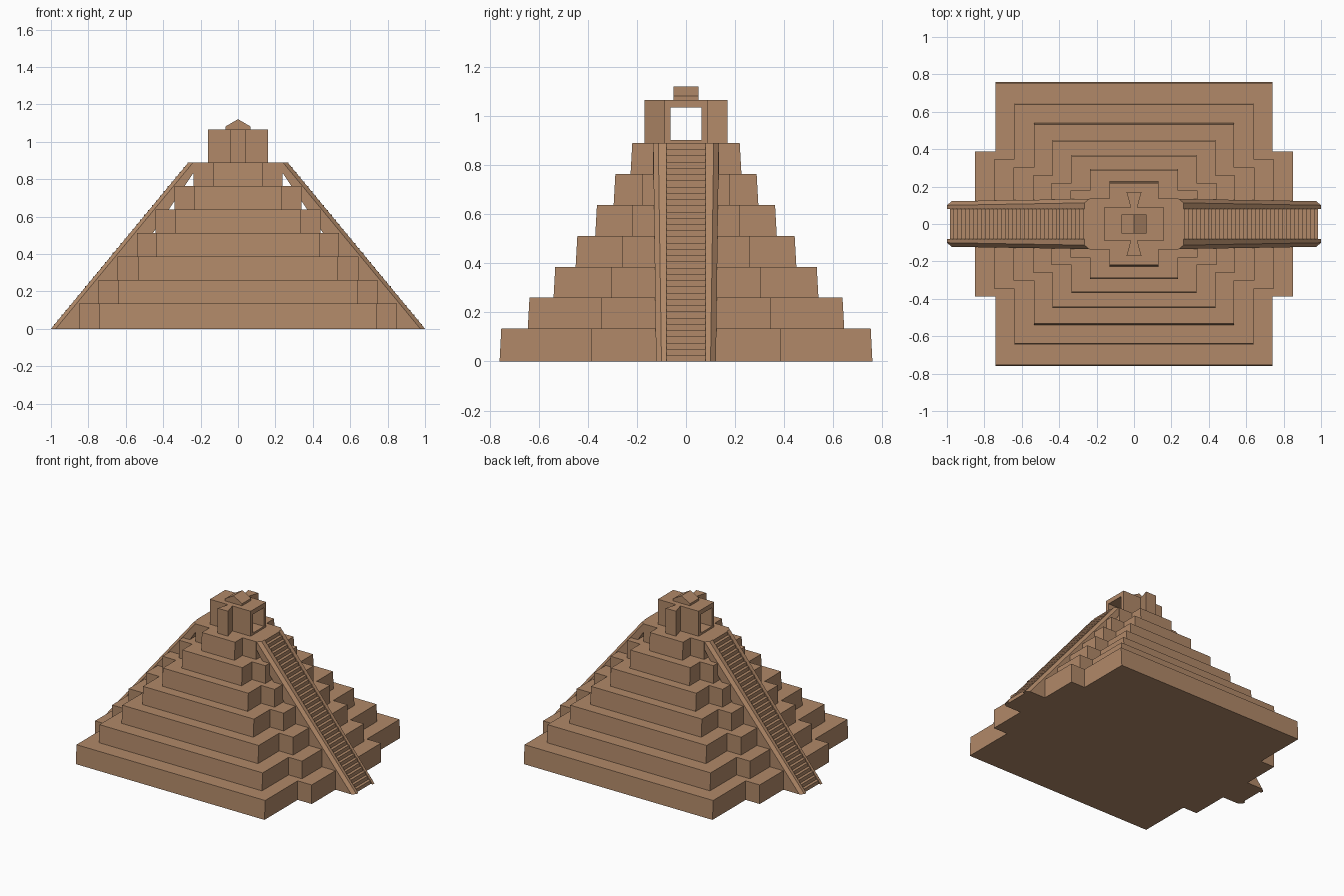
import bpy, bmesh

if "Cube" in bpy.data.objects:
    bpy.data.objects.remove(bpy.data.objects["Cube"])

stone = bpy.data.materials.new("warm stone")
stone.diffuse_color = (0.44, 0.25, 0.14, 1)
stone.use_nodes = True
stone.node_tree.nodes["Principled BSDF"].inputs["Base Color"].default_value = stone.diffuse_color


def loft(name, loops, wrap=False):
    """Join matching point loops with quads; cap the ends or wrap into a tube."""
    bm = bmesh.new()
    rings = [[bm.verts.new(p) for p in loop] for loop in loops]
    n = len(rings[0])
    pairs = list(zip(rings, rings[1:])) + ([(rings[-1], rings[0])] if wrap else [])
    for a, b in pairs:
        for i in range(n):
            j = (i + 1) % n
            bm.faces.new((a[i], a[j], b[j], b[i]))
    if not wrap:
        bm.faces.new(rings[0])
        bm.faces.new(rings[-1])
    bmesh.ops.recalc_face_normals(bm, faces=bm.faces)
    mesh = bpy.data.meshes.new(name)
    bm.to_mesh(mesh)
    bm.free()
    mesh.materials.append(stone)
    obj = bpy.data.objects.new(name, mesh)
    bpy.context.collection.objects.link(obj)
    return obj


def cross(mx, my, wx, wy, z):
    """Stepped cross outline: main block mx by my, side wings wx by wy."""
    q = [(wx, wy), (mx, wy), (mx, my)]
    pts = q + [(-x, y) for x, y in reversed(q)]
    pts += [(-x, -y) for x, y in pts]
    return [(x, y, z) for x, y in pts]


# Seven stacked tiers, front and back walls leaning slightly inwards
levels = [0, 0.135, 0.26, 0.386, 0.512, 0.638, 0.764, 0.89]
main_x = [0.74, 0.64, 0.535, 0.435, 0.335, 0.235, 0.13]
main_y = [0.76, 0.645, 0.54, 0.45, 0.37, 0.295, 0.226]
wing_x = [0.85, 0.745, 0.645, 0.54, 0.44, 0.34, 0.237]
wing_y = [0.388, 0.347, 0.303, 0.26, 0.218, 0.178, 0.135]
for i in range(7):
    args = main_x[i], wing_x[i], wing_y[i]
    loft(f"tier_{i + 1}", [
        cross(args[0], main_y[i], args[1], args[2], levels[i]),
        cross(args[0], main_y[i] - 0.007, args[1], args[2], levels[i + 1])])

# Staircases with sloping bevelled side rails on both ends
TOP, STEPS = 0.89, 35
for side, sx in (("right", 1), ("left", -1)):
    run, rise = (0.985 - 0.25) / STEPS, TOP / STEPS
    profile = [(0.8, 0), (0.985, 0)]
    for k in range(STEPS):
        x = 0.985 - k * run
        profile += [(x, (k + 1) * rise), (x - run, (k + 1) * rise)]
    profile.append((0.2, TOP))
    loft(f"{side}_stairs", [[(sx * x, y, z) for x, z in profile] for y in (-0.08, 0.08)])
    for end, sy in (("front", -1), ("back", 1)):
        bottom = [(0.8, 0.08), (1.0, 0.08), (1.0, 0.1), (0.975, 0.122), (0.8, 0.122)]
        top = [(0.2, 0.08), (0.265, 0.08), (0.265, 0.113), (0.24, 0.134), (0.2, 0.134)]
        loft(f"{side}_{end}_stair_rail", [
            [(sx * x, sy * y, 0) for x, y in bottom],
            [(sx * x, sy * y, TOP) for x, y in top]])


# Temple with a passage running right through it
def frame(x, hy, z0, z1):
    return [(x, -hy, z0), (x, hy, z0), (x, hy, z1), (x, -hy, z1)]


loft("temple", [frame(-0.16, 0.087, TOP, 1.067), frame(0.16, 0.087, TOP, 1.067),
                frame(0.16, 0.063, 0.903, 1.035), frame(-0.16, 0.063, 0.903, 1.035)], wrap=True)

# Flared buttresses at the temple front and back
for end, sy in (("front", -1), ("back", 1)):
    plan = [(-0.015, 0.08), (0.015, 0.08), (0.04, 0.17), (-0.04, 0.17)]
    loft(f"{end}_buttress", [[(x, sy * y, z) for x, y in plan] for z in (TOP, 1.067)])

# Small gabled roof crest
gable = [(-0.067, 1.06), (0.067, 1.06), (0.067, 1.082), (0, 1.121), (-0.067, 1.082)]
loft("roof_crest", [[(x, y, z) for x, z in gable] for y in (-0.051, 0.051)])
